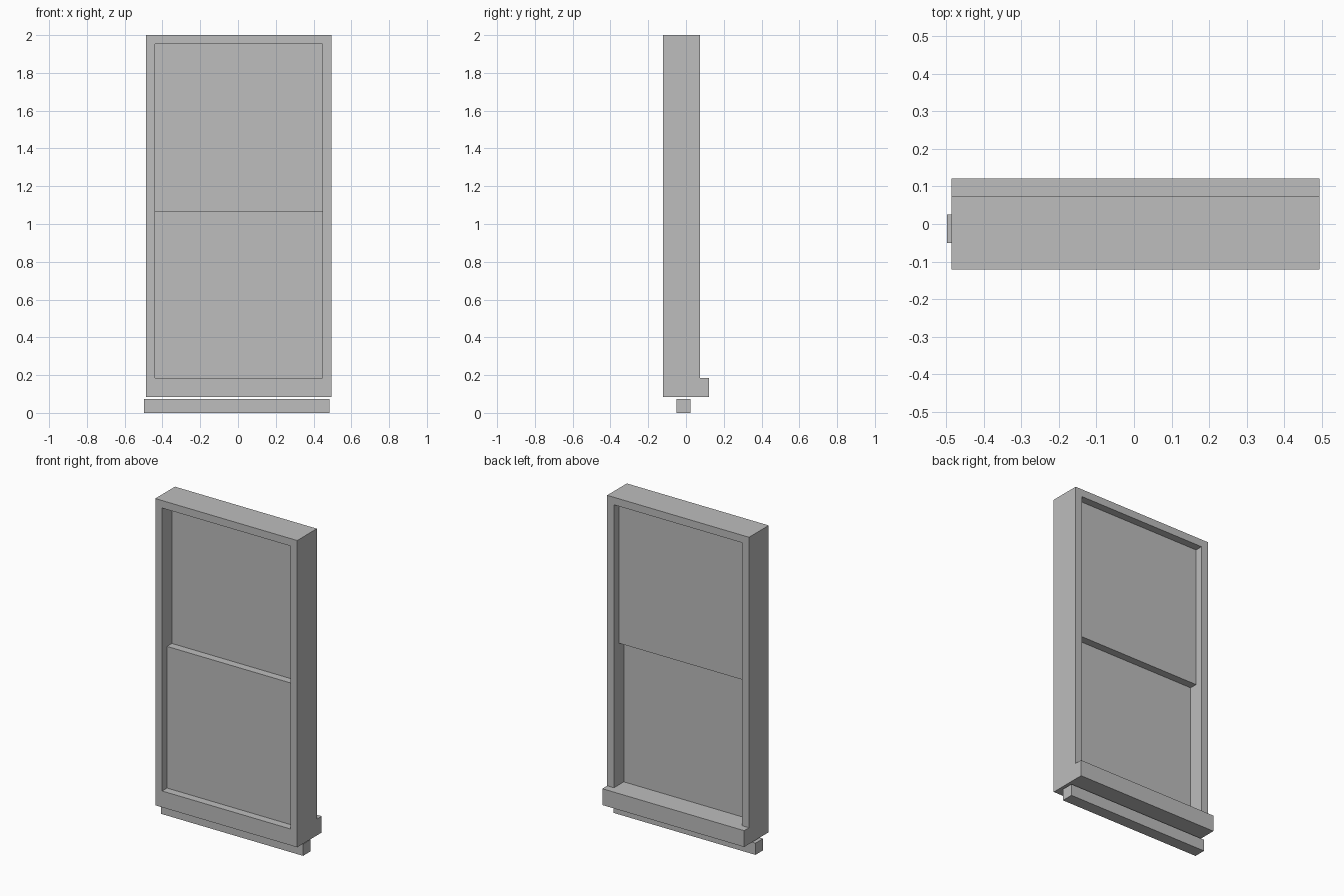
import bpy
import bmesh
from mathutils import Vector

if "Cube" in bpy.data.objects:
    bpy.data.objects.remove(bpy.data.objects["Cube"], do_unlink=True)

# Single paint colour
grey = bpy.data.materials.new("plain_grey")
grey.use_nodes = True
colour = (0.51, 0.51, 0.51, 1)
grey.diffuse_color = colour
grey.node_tree.nodes["Principled BSDF"].inputs["Base Color"].default_value = colour


def prism(name, outline, y0, y1):
    """Extrude a front outline of (x, z) points from y0 to y1."""
    bm = bmesh.new()
    face = bm.faces.new([bm.verts.new((x, y0, z)) for x, z in outline])
    ext = bmesh.ops.extrude_face_region(bm, geom=[face], use_keep_orig=True)
    moved = [v for v in ext["geom"] if isinstance(v, bmesh.types.BMVert)]
    bmesh.ops.translate(bm, verts=moved, vec=Vector((0, y1 - y0, 0)))
    bmesh.ops.recalc_face_normals(bm, faces=bm.faces)
    mesh = bpy.data.meshes.new(name)
    bm.to_mesh(mesh)
    bm.free()
    mesh.materials.append(grey)
    obj = bpy.data.objects.new(name, mesh)
    bpy.context.collection.objects.link(obj)
    return obj


def box(name, x0, x1, y0, y1, z0, z1):
    return prism(name, [(x0, z0), (x1, z0), (x1, z1), (x0, z1)], y0, y1)


# Shared dimensions
LEFT, RIGHT = -0.487, 0.494
IN_LEFT, IN_RIGHT = -0.44, 0.447
FRONT, BACK, SILL_BACK = -0.121, 0.073, 0.121
BASE, SILL_TOP, MEETING, HEAD, TOP = 0.083, 0.185, 1.07, 1.953, 2.0
STEP = (BACK - FRONT) / 4

# Jambs and head as one upside-down U
prism("jambs_and_head", [
    (LEFT, SILL_TOP), (LEFT, TOP), (RIGHT, TOP), (RIGHT, SILL_TOP),
    (IN_RIGHT, SILL_TOP), (IN_RIGHT, HEAD), (IN_LEFT, HEAD), (IN_LEFT, SILL_TOP),
], FRONT, BACK)

# Projecting sill and the loose bar below it
box("sill", LEFT, RIGHT, FRONT, SILL_BACK, BASE, SILL_TOP)
box("lower_bar", -0.498, 0.485, -0.05, 0.025, 0, 0.073)

# Two sash panels, stepped in depth
box("lower_sash", IN_LEFT, IN_RIGHT, FRONT + STEP, FRONT + 2 * STEP, SILL_TOP, MEETING)
box("upper_sash", IN_LEFT, IN_RIGHT, FRONT + 2 * STEP, FRONT + 3 * STEP, MEETING, HEAD)
